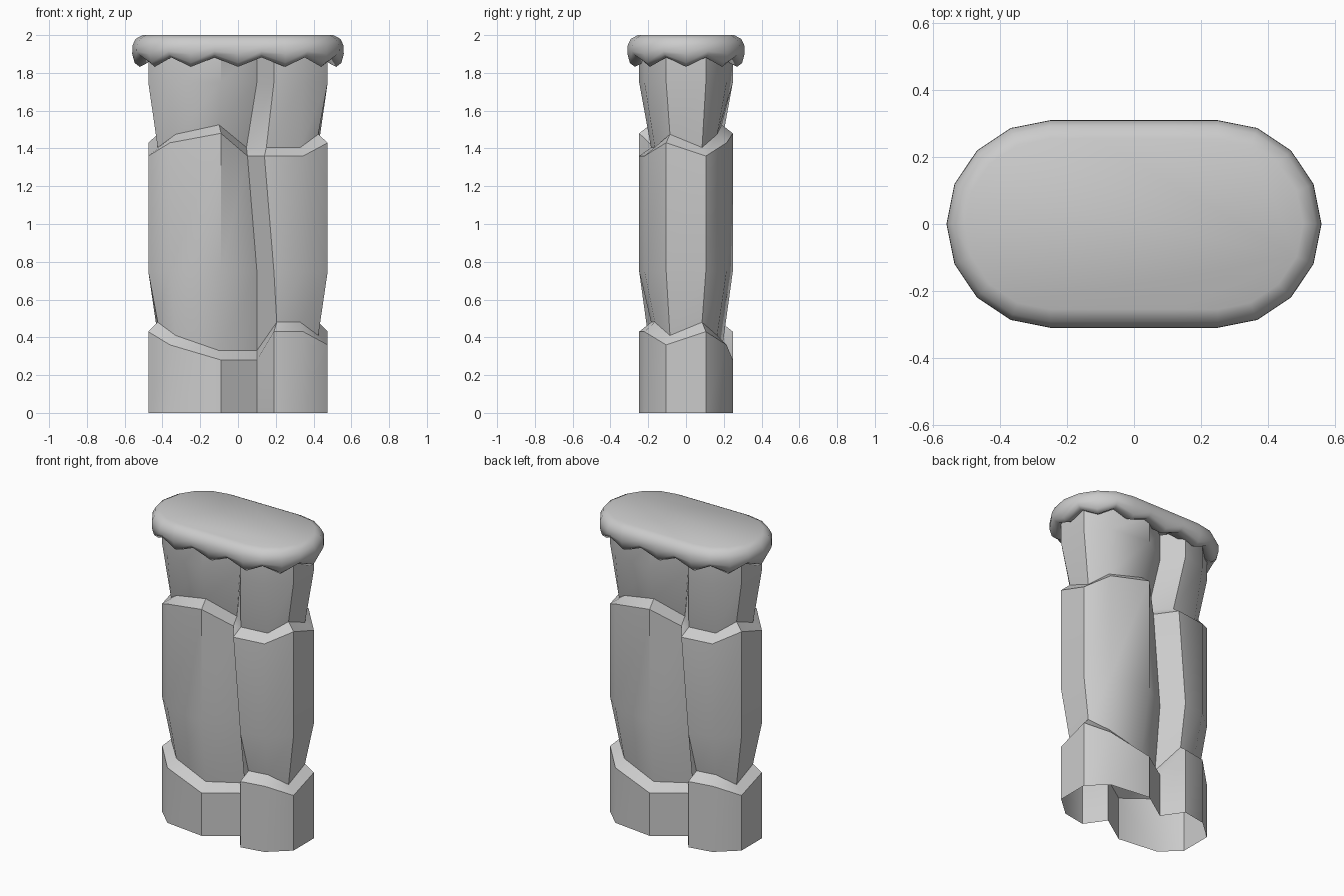
import bpy
import bmesh
from math import sin, cos, pi, radians

if "Cube" in bpy.data.objects:
    bpy.data.objects.remove(bpy.data.objects["Cube"])


def loft(name, rings, cap_top, angle):
    # Join successive closed rings of points with quads
    bm = bmesh.new()
    loops = [[bm.verts.new(p) for p in ring] for ring in rings]
    n = len(loops[0])
    for lo, hi in zip(loops, loops[1:]):
        for i in range(n):
            j = (i + 1) % n
            bm.faces.new((lo[i], lo[j], hi[j], hi[i]))
    if cap_top:
        bm.faces.new(loops[-1])
    mesh = bpy.data.meshes.new(name)
    bm.to_mesh(mesh)
    bm.free()
    ob = bpy.data.objects.new(name, mesh)
    bpy.context.collection.objects.link(ob)
    bpy.ops.object.select_all(action='DESELECT')
    ob.select_set(True)
    bpy.context.view_layer.objects.active = ob
    bpy.ops.object.shade_smooth_by_angle(angle=radians(angle))
    return ob


# Half footprint of the rock; the other half is the same turned by 180 degrees
OUTER = [(-.475, -.105), (-.36, -.215), (-.09, -.248), (.10, -.12),
         (.19, -.248), (.345, -.22), (.475, -.105)]
INNER = [(-.425, -.085), (-.33, -.165), (-.10, -.19), (.10, -.075),
         (.205, -.185), (.33, -.165), (.425, -.085)]
LOW = [.43, .36, .28, .28, .43, .43, .36]
HIGH = [1.36, 1.43, 1.48, 1.36, 1.36, 1.36, 1.43]


def rock_ring(points, heights, rise=0.0, cleft=0.0):
    # cleft slides the two vertices of the vertical crack sideways
    half = [(x + (cleft if i in (3, 4) else 0), y, heights[i] + rise)
            for i, (x, y) in enumerate(points)]
    return half + [(-x, -y, z) for x, y, z in half]


def flat(z):
    return [z] * 7


# Stacked rock pillar: base, bulging middle, flared top
loft("rock_pillar", [
    rock_ring(OUTER, flat(0)),
    rock_ring(OUTER, LOW),
    rock_ring(INNER, LOW, .05),
    rock_ring(OUTER, flat(.75)),
    rock_ring(OUTER, HIGH, 0, -.05),
    rock_ring(INNER, HIGH, .045, -.055),
    rock_ring(OUTER, flat(1.75)),
    rock_ring(OUTER, flat(1.92)),
], False, 40)

# Stadium outline of the cap: centre line offset plus direction per vertex
STADIUM = []
for side in (1, -1):
    for k in range(9):
        a = -pi / 2 + k * pi / 8
        STADIUM.append((side * .25, side * cos(a), side * sin(a)))
    for x in (.125, 0, -.125):
        STADIUM.append((side * x, 0, side))


def cap_ring(r, z, wave=0.0):
    # Every second vertex is raised to make the scalloped rim
    return [(cx + r * dx, r * dy, z + wave * (i % 2))
            for i, (cx, dx, dy) in enumerate(STADIUM)]


# Rounded overhanging cap with scalloped lower edge
loft("top_cap", [
    cap_ring(.20, 1.89),
    cap_ring(.235, 1.85, .04),
    cap_ring(.27, 1.832, .05),
    cap_ring(.297, 1.852, .045),
    cap_ring(.31, 1.90, .015),
    cap_ring(.309, 1.945),
    cap_ring(.292, 1.98),
    cap_ring(.255, 2.0),
], True, 60)
